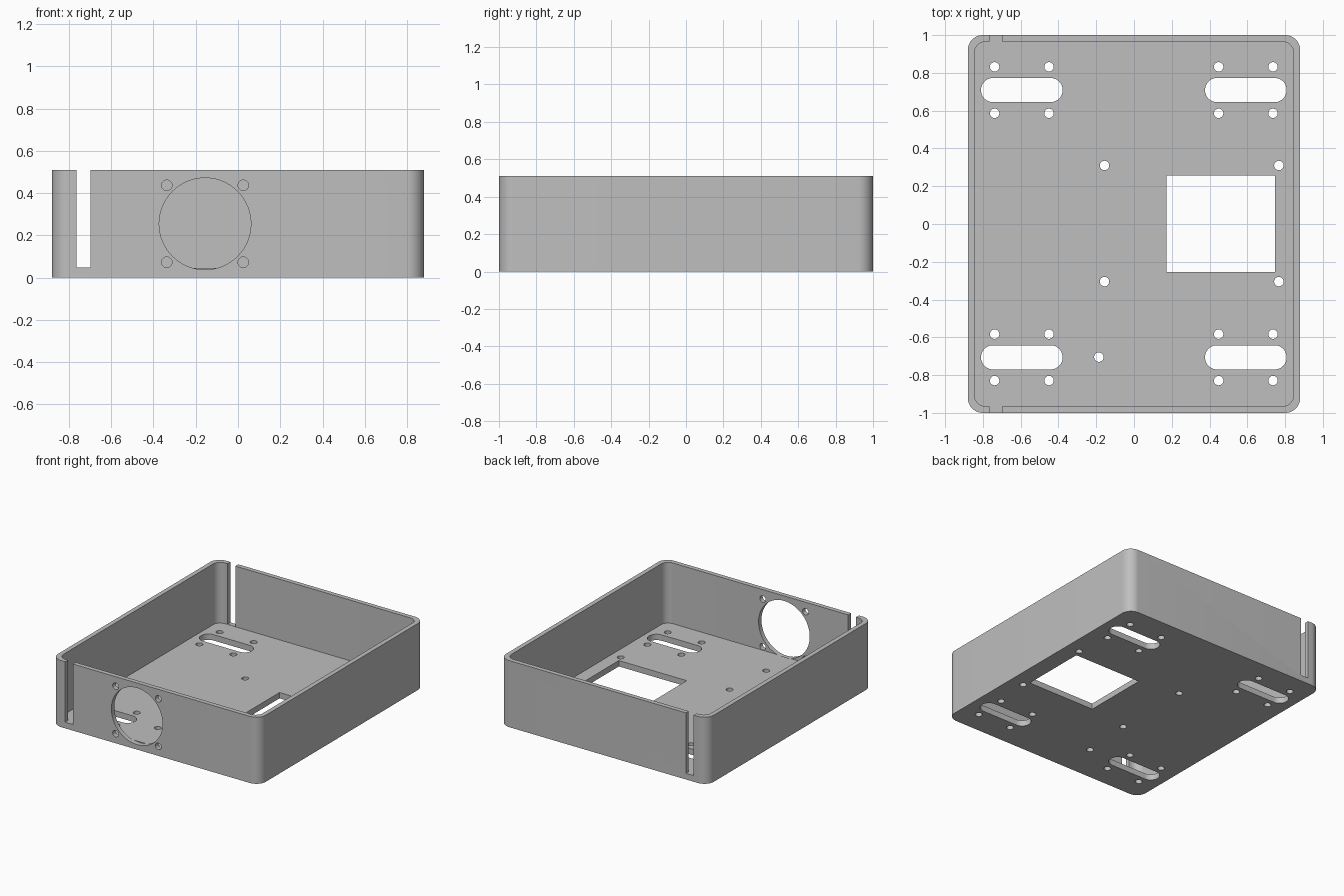
import bpy
import bmesh
from math import pi, cos, sin
from mathutils import Matrix

if "Cube" in bpy.data.objects:
    bpy.data.objects.remove(bpy.data.objects["Cube"], do_unlink=True)

HALF_X, HALF_Y, HEIGHT = 0.88, 1.0, 0.51
WALL, FLOOR = 0.035, 0.045
HOLE_R = 0.025


def rounded_rect(cx, cy, hx, hy, r, steps=12):
    """Outline of a rectangle with rounded corners."""
    points = []
    for i, (sx, sy) in enumerate([(1, 1), (-1, 1), (-1, -1), (1, -1)]):
        for k in range(steps + 1):
            a = (i + k / steps) * pi / 2
            points.append((cx + sx * (hx - r) + r * cos(a),
                           cy + sy * (hy - r) + r * sin(a)))
    return points


def rect(x0, x1, y0, y1):
    return [(x0, y0), (x1, y0), (x1, y1), (x0, y1)]


def circle(cx, cy, r, n=32):
    return [(cx + r * cos(2 * pi * k / n), cy + r * sin(2 * pi * k / n)) for k in range(n)]


def prisms(name, outlines, low, high, matrix=Matrix()):
    """One object holding an upright prism for each outline."""
    bm = bmesh.new()
    for outline in outlines:
        face = bm.faces.new([bm.verts.new((x, y, low)) for x, y in outline])
        top = bmesh.ops.extrude_face_region(bm, geom=[face])["geom"]
        bmesh.ops.translate(bm, vec=(0, 0, high - low),
                            verts=[v for v in top if isinstance(v, bmesh.types.BMVert)])
    bmesh.ops.remove_doubles(bm, verts=bm.verts, dist=1e-5)
    bmesh.ops.transform(bm, matrix=matrix, verts=bm.verts)
    bmesh.ops.recalc_face_normals(bm, faces=bm.faces)
    mesh = bpy.data.meshes.new(name)
    bm.to_mesh(mesh)
    bm.free()
    obj = bpy.data.objects.new(name, mesh)
    bpy.context.collection.objects.link(obj)
    return obj


def cut(target, cutter):
    """Subtract the cutter and bake the result."""
    cutter.hide_render = True
    mod = target.modifiers.new("cut", "BOOLEAN")
    mod.operation, mod.solver, mod.object = "DIFFERENCE", "EXACT", cutter
    bpy.context.view_layer.update()
    graph = bpy.context.evaluated_depsgraph_get()
    baked = bpy.data.meshes.new_from_object(target.evaluated_get(graph))
    target.modifiers.clear()
    target.data = baked
    bpy.data.objects.remove(cutter, do_unlink=True)


# Open tray with rounded corners
tray = prisms("enclosure_tray", [rounded_rect(0, 0, HALF_X, HALF_Y, 0.08)], 0, HEIGHT)
cavity = rounded_rect(0, 0, HALF_X - WALL, HALF_Y - WALL, 0.06)
cut(tray, prisms("cavity_cutter", [cavity], FLOOR, HEIGHT + 0.1))

# Floor openings: long slots with four screw holes each, window, mounting holes
floor_cuts = [rect(0.172, 0.747, -0.254, 0.257)]
for cx in (-0.594, 0.592):
    for cy in (-0.706, 0.709):
        floor_cuts.append(rounded_rect(cx, cy, 0.216, 0.064, 0.0635))
        floor_cuts += [circle(cx + dx, cy + dy, HOLE_R)
                       for dx in (-0.144, 0.144) for dy in (-0.123, 0.123)]
floor_cuts += [circle(x, y, HOLE_R) for x in (-0.156, 0.767) for y in (-0.305, 0.31)]
floor_cuts.append(circle(-0.186, -0.705, HOLE_R))
cut(tray, prisms("floor_cutter", floor_cuts, -0.1, 0.2))

# Cable slots, open at the rim, in the front and back walls
cable_slots = [rect(-0.765, -0.699, s * 1.03 - 0.08, s * 1.03 + 0.08) for s in (-1, 1)]
cut(tray, prisms("cable_slot_cutter", cable_slots, 0.047, HEIGHT + 0.1))

# Fan opening and its four screw holes in the front wall
fan_x, fan_z = -0.156, 0.255
fan_cuts = [circle(fan_x, fan_z, 0.217, 72)]
fan_cuts += [circle(fan_x + dx, fan_z + dz, HOLE_R)
             for dx in (-0.181, 0.181) for dz in (-0.182, 0.182)]
cut(tray, prisms("fan_cutter", fan_cuts, 0.962, 1.1, Matrix.Rotation(pi / 2, 4, "X")))

# Plain grey plastic
grey = bpy.data.materials.new("grey_plastic")
grey.use_nodes = True
colour = (0.52, 0.52, 0.52, 1)
grey.diffuse_color = colour
grey.node_tree.nodes["Principled BSDF"].inputs["Base Color"].default_value = colour
tray.data.materials.clear()
tray.data.materials.append(grey)

# Smooth the corners and bores, keep the edges crisp
bpy.ops.object.select_all(action="DESELECT")
tray.select_set(True)
bpy.context.view_layer.objects.active = tray
bpy.ops.object.shade_smooth_by_angle(angle=pi / 6)
